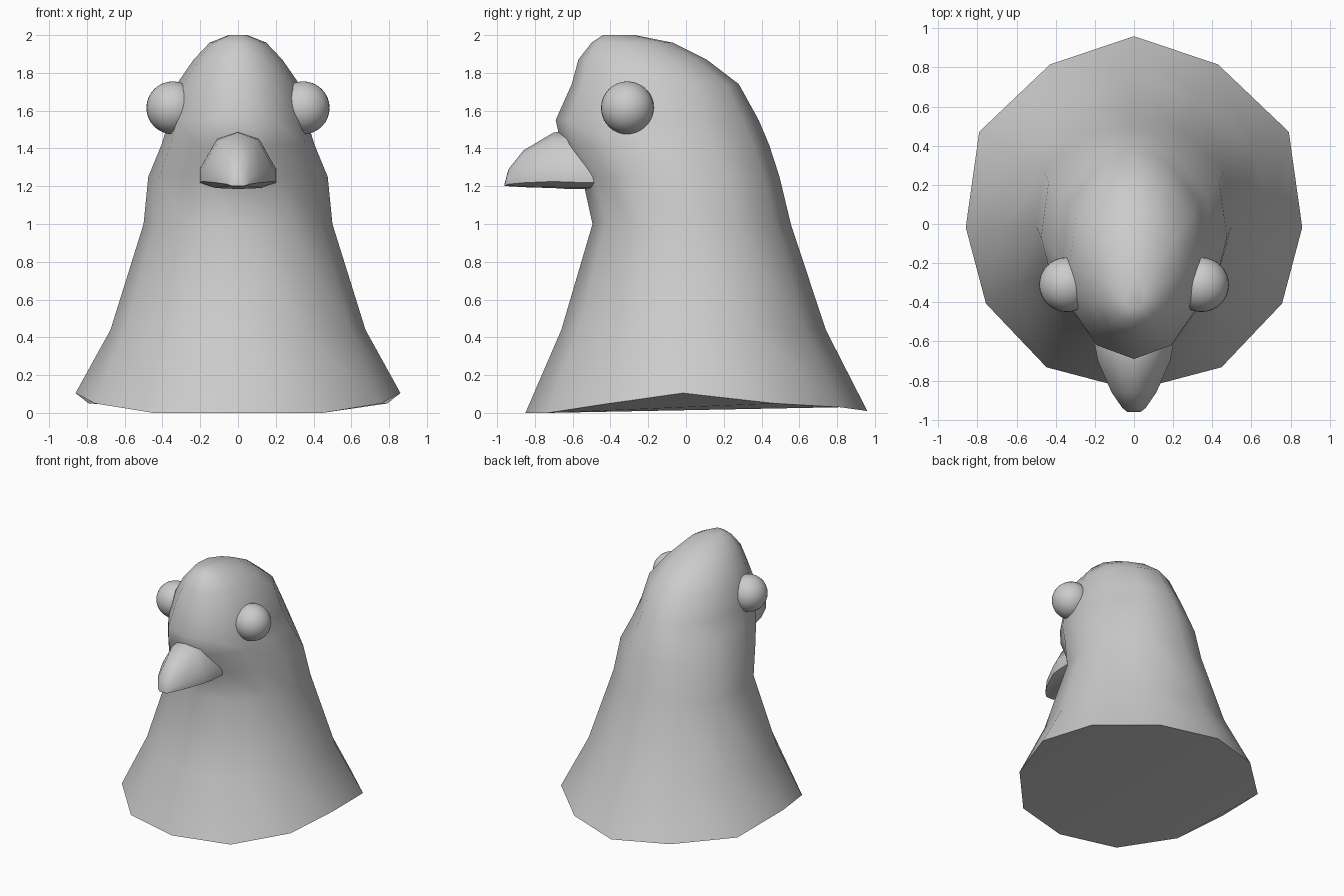
import bpy, bmesh, math

if "Cube" in bpy.data.objects:
    bpy.data.objects.remove(bpy.data.objects["Cube"])


def finish(name, bm, angle=50):
    bmesh.ops.recalc_face_normals(bm, faces=bm.faces)
    mesh = bpy.data.meshes.new(name)
    bm.to_mesh(mesh)
    bm.free()
    ob = bpy.data.objects.new(name, mesh)
    bpy.context.collection.objects.link(ob)
    bpy.ops.object.select_all(action='DESELECT')
    ob.select_set(True)
    bpy.context.view_layer.objects.active = ob
    bpy.ops.object.shade_smooth_by_angle(angle=math.radians(angle))
    return ob


def mirrored(half):
    """Close a half outline (both ends on x = 0) into a full loop."""
    return half + [(-x, y, z) for x, y, z in half[-2:0:-1]]


def loft(loops):
    bm = bmesh.new()
    rings = [[bm.verts.new(p) for p in loop] for loop in loops]
    n = len(rings[0])
    for a, b in zip(rings, rings[1:]):
        for i in range(n):
            j = (i + 1) % n
            bm.faces.new((a[i], a[j], b[j], b[i]))
    return bm, rings


# Head and neck: 12-sided rings from the flared base to the crown
side = [0, .5, .92, 1, .88, .52, 0]            # width factor, back to front
along = [1, .84, .46, -.08, -.51, -.87, -1]    # depth factor, back to front
rim_z = [.01, .03, .05, .105, .05, 0, 0]       # wavy lower rim
levels = [  # z, front y, back y, half width
    (0, -.85, .96, .86),
    (.44, -.66, .74, .675),
    (1.0, -.495, .555, .50),
    (1.25, -.55, .495, .475),
    (1.42, -.66, .44, .405),
    (1.55, -.69, .385, .365),
    (1.74, -.605, .28, .325),
    (1.87, -.57, .11, .235),
    (1.96, -.50, -.07, .15),
    (2.0, -.44, -.27, .05),
]
loops = []
for z, front, back, w in levels:
    mid, half = (front + back) / 2, (back - front) / 2
    loops.append(mirrored([(w * s, mid + half * t, rz if z == 0 else z)
                           for s, t, rz in zip(side, along, rim_z)]))
bm, rings = loft(loops)
bm.faces.new(rings[-1])
base = rings[0]
bm.faces.new([base[i] for i in (0, 1, 5, 6, 7, 11)])   # underside centre
bm.faces.new([base[i] for i in (1, 2, 3, 4, 5)])       # underside flanks
bm.faces.new([base[i] for i in (7, 8, 9, 10, 11)])
finish("head_and_neck", bm)

# Beak: flat underside, rounded top, tapering to the tip
section = [(0, 1), (.55, .87), (1, .36), (1, .12), (.6, .02), (0, 0)]
stations = [  # y, half width, bottom z, top z
    (-.48, .205, 1.185, 1.47),
    (-.62, .20, 1.185, 1.49),
    (-.70, .185, 1.19, 1.485),
    (-.86, .115, 1.195, 1.39),
    (-.94, .06, 1.20, 1.29),
    (-.96, .035, 1.20, 1.215),
]
bm, rings = loft([mirrored([(w * sx, y, lo + (hi - lo) * sz)
                            for sx, sz in section])
                  for y, w, lo, hi in stations])
bm.faces.new(rings[0])
bm.faces.new(rings[-1])
finish("beak", bm)

# Eyes
for label, s in (("right", 1), ("left", -1)):
    bm = bmesh.new()
    bmesh.ops.create_uvsphere(bm, u_segments=32, v_segments=16, radius=.14)
    eye = finish(label + "_eye", bm)
    eye.location = (s * .345, -.31, 1.615)
